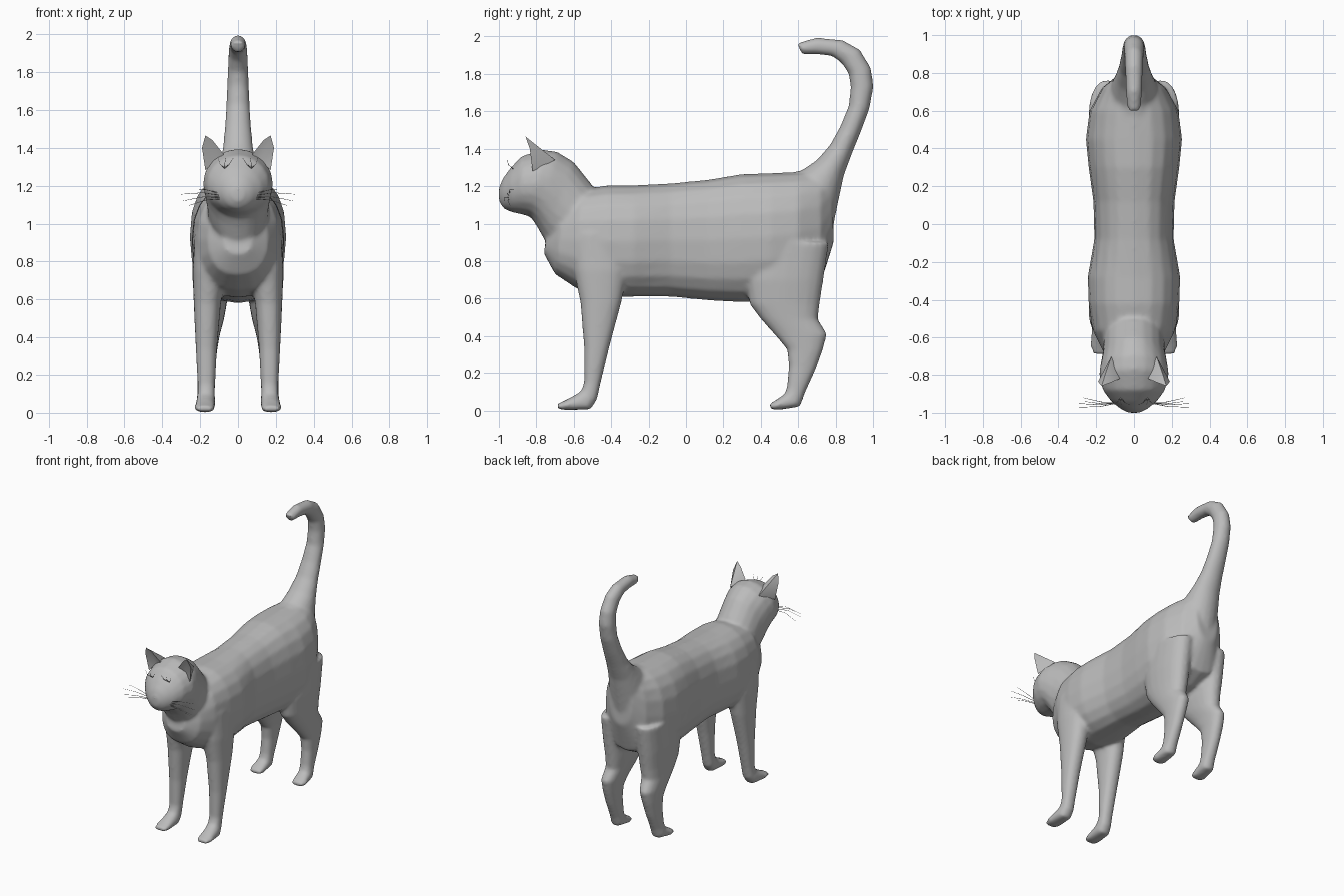
import bpy, bmesh
from math import cos, sin, tau, radians, copysign
from mathutils import Vector

if "Cube" in bpy.data.objects:
    bpy.data.objects.remove(bpy.data.objects["Cube"])

grey = bpy.data.materials.new("soft_grey")
grey.use_nodes = True
COLOUR = (0.5, 0.5, 0.5, 1)
grey.diffuse_color = COLOUR
grey.node_tree.nodes["Principled BSDF"].inputs["Base Color"].default_value = COLOUR


def add_object(name, bm):
    bmesh.ops.recalc_face_normals(bm, faces=bm.faces)
    mesh = bpy.data.meshes.new(name)
    bm.to_mesh(mesh)
    bm.free()
    mesh.materials.append(grey)
    mesh.shade_smooth()
    ob = bpy.data.objects.new(name, mesh)
    bpy.context.collection.objects.link(ob)
    return ob


def loft(bm, rows, x=0, power=2.0, sides=20):
    """Each row: two opposite edge points (y, z) in the side plane, half width, optional x."""
    rings = []
    for ya, za, yb, zb, half, *cx in rows:
        a, b = Vector((0, ya, za)), Vector((0, yb, zb))
        mid, v = (a + b) / 2, (b - a) / 2
        mid.x = cx[0] * x if cx else 0
        ring = []
        for i in range(sides):
            c, s = cos(tau * i / sides), sin(tau * i / sides)
            c = copysign(abs(c) ** (2 / power), c)
            s = copysign(abs(s) ** (2 / power), s)
            ring.append(bm.verts.new(mid + Vector((half * c, 0, 0)) + v * s))
        rings.append(ring)
    for r, q in zip(rings, rings[1:]):
        for i in range(sides):
            j = (i + 1) % sides
            bm.faces.new((r[i], r[j], q[j], q[i]))
    bm.faces.new(rings[0])
    bm.faces.new(rings[-1])


torso = [
    (-.76, .84, -.74, .96, .07), (-.70, .73, -.66, 1.10, .16),
    (-.58, .65, -.56, 1.18, .215), (-.42, .61, -.42, 1.205, .24),
    (-.28, .61, -.28, 1.205, .245), (-.08, .61, -.08, 1.215, .21),
    (.12, .59, .12, 1.235, .215), (.30, .58, .30, 1.265, .24),
    (.45, .59, .45, 1.27, .255), (.60, .62, .60, 1.275, .235),
    (.72, .68, .72, 1.28, .17), (.79, .90, .78, 1.28, .09)]
head = [
    (-1.0, 1.12, -1.0, 1.19, .03), (-.975, 1.08, -.98, 1.24, .075),
    (-.93, 1.06, -.94, 1.295, .125), (-.88, 1.05, -.88, 1.36, .165),
    (-.83, 1.035, -.77, 1.395, .185), (-.80, .99, -.69, 1.385, .178),
    (-.755, .91, -.60, 1.33, .165), (-.67, .85, -.50, 1.205, .16)]
tail = [
    (.50, 1.26, .76, .85, .16), (.62, 1.285, .815, 1.12, .125),
    (.70, 1.34, .845, 1.26, .10), (.77, 1.42, .89, 1.38, .08),
    (.825, 1.52, .935, 1.49, .07), (.87, 1.63, .98, 1.61, .062),
    (.88, 1.73, 1.003, 1.73, .058), (.87, 1.80, .99, 1.83, .054),
    (.83, 1.86, .93, 1.93, .05), (.78, 1.895, .84, 1.98, .047),
    (.70, 1.905, .70, 1.995, .043), (.62, 1.905, .595, 1.965, .036)]
front_leg = [
    (-.62, .95, -.32, .95, .10, .13), (-.60, .75, -.31, .75, .09, .15),
    (-.565, .58, -.345, .58, .072, .162), (-.545, .34, -.41, .34, .056, .167),
    (-.545, .15, -.46, .13, .046, .167), (-.56, .105, -.475, .06, .047, .168),
    (-.59, .085, -.51, .005, .052, .172), (-.65, .052, -.64, .002, .055, .176),
    (-.69, .035, -.685, .008, .042, .176)]
hind_leg = [
    (.36, .90, .765, .90, .10, .14), (.32, .70, .735, .70, .095, .145),
    (.34, .57, .715, .57, .085, .145), (.40, .49, .705, .49, .075, .15),
    (.48, .40, .755, .41, .062, .16), (.54, .33, .73, .32, .054, .165),
    (.55, .24, .69, .21, .048, .167), (.54, .13, .635, .09, .046, .168),
    (.53, .09, .61, .02, .05, .17), (.48, .055, .49, .002, .055, .176),
    (.445, .035, .45, .008, .042, .176)]

# Body, head, tail and legs fused into one soft skin
bm = bmesh.new()
loft(bm, torso, power=2.4)
loft(bm, head)
loft(bm, tail)
for side in (1, -1):
    loft(bm, front_leg, side, 2.3)
    loft(bm, hind_leg, side, 2.3)
body = add_object("cat_body", bm)
fuse = body.modifiers.new("Fuse", 'REMESH')
fuse.mode = 'VOXEL'
fuse.voxel_size = .012
fuse.use_smooth_shade = True
soften = body.modifiers.new("Soften", 'SMOOTH')
soften.factor = .5
soften.iterations = 8


def strand(name, points, thickness):
    curve = bpy.data.curves.new(name, 'CURVE')
    curve.dimensions = '3D'
    curve.bevel_depth = thickness
    curve.bevel_resolution = 0
    curve.use_fill_caps = True
    spline = curve.splines.new('POLY')
    spline.points.add(len(points) - 1)
    for i, (p, co) in enumerate(zip(spline.points, points)):
        p.co = (*co, 1)
        p.radius = 1 - .6 * i / (len(points) - 1)
    curve.materials.append(grey)
    bpy.context.collection.objects.link(bpy.data.objects.new(name, curve))


for side, label in ((1, "left"), (-1, "right")):
    def at(x, y, z):
        return Vector((x * side, y, z))

    # Ear: cupped shell with a hollow front
    bm = bmesh.new()
    tip, hollow, back = [bm.verts.new(at(*p)) for p in
                         ((.172, -.858, 1.465), (.125, -.80, 1.33), (.12, -.70, 1.34))]
    inner, inner_mid, outer_mid, outer = [bm.verts.new(at(*p)) for p in
                         ((.075, -.82, 1.365), (.135, -.845, 1.44),
                          (.190, -.835, 1.40), (.172, -.82, 1.28))]
    rim = [inner, inner_mid, tip, outer_mid, outer]
    for a, b in zip(rim, rim[1:]):
        bm.faces.new((a, b, hollow))
        bm.faces.new((b, a, back))
    bm.faces.new((inner, hollow, outer, back))
    ear = add_object(label + "_ear", bm)
    bpy.ops.object.select_all(action='DESELECT')
    ear.select_set(True)
    bpy.context.view_layer.objects.active = ear
    bpy.ops.object.shade_smooth_by_angle(angle=radians(50))

    # Eye: almond bulge set into the face
    bm = bmesh.new()
    bmesh.ops.create_uvsphere(bm, u_segments=20, v_segments=12, radius=1)
    eye = add_object(label + "_eye", bm)
    eye.scale = (.042, .017, .025)
    eye.location = at(.072, -.935, 1.238)
    eye.rotation_euler = (radians(-12), radians(-8 * side), radians(38 * side))

    # Whiskers, brow hairs and mouth line
    for i, (end_x, end_y, end_z) in enumerate(((.27, -.92, 1.18), (.30, -.95, 1.155),
                                               (.29, -.97, 1.12), (.26, -.94, 1.095))):
        start = at(.075, -.945, 1.155 - .008 * i)
        end = at(end_x, end_y, end_z)
        bend = (start + end) / 2 + Vector((0, -.01, .012))
        strand(f"{label}_whisker_{i + 1}", (start, bend, end), .0022)
    for i, lean in enumerate((-.025, .0, .025)):
        strand(f"{label}_brow_hair_{i + 1}",
               (at(.07, -.92, 1.29), at(.07 + lean, -.95, 1.315),
                at(.065 + lean * 1.6, -.955, 1.345)), .002)
    strand(label + "_mouth", (at(.0, -.993, 1.125), at(.045, -.978, 1.115),
                              at(.085, -.955, 1.135), at(.10, -.94, 1.16)), .004)

# Nose pad
bm = bmesh.new()
bmesh.ops.create_uvsphere(bm, u_segments=14, v_segments=8, radius=1)
nose = add_object("nose", bm)
nose.scale = (.026, .014, .018)
nose.location = (0, -.986, 1.178)
